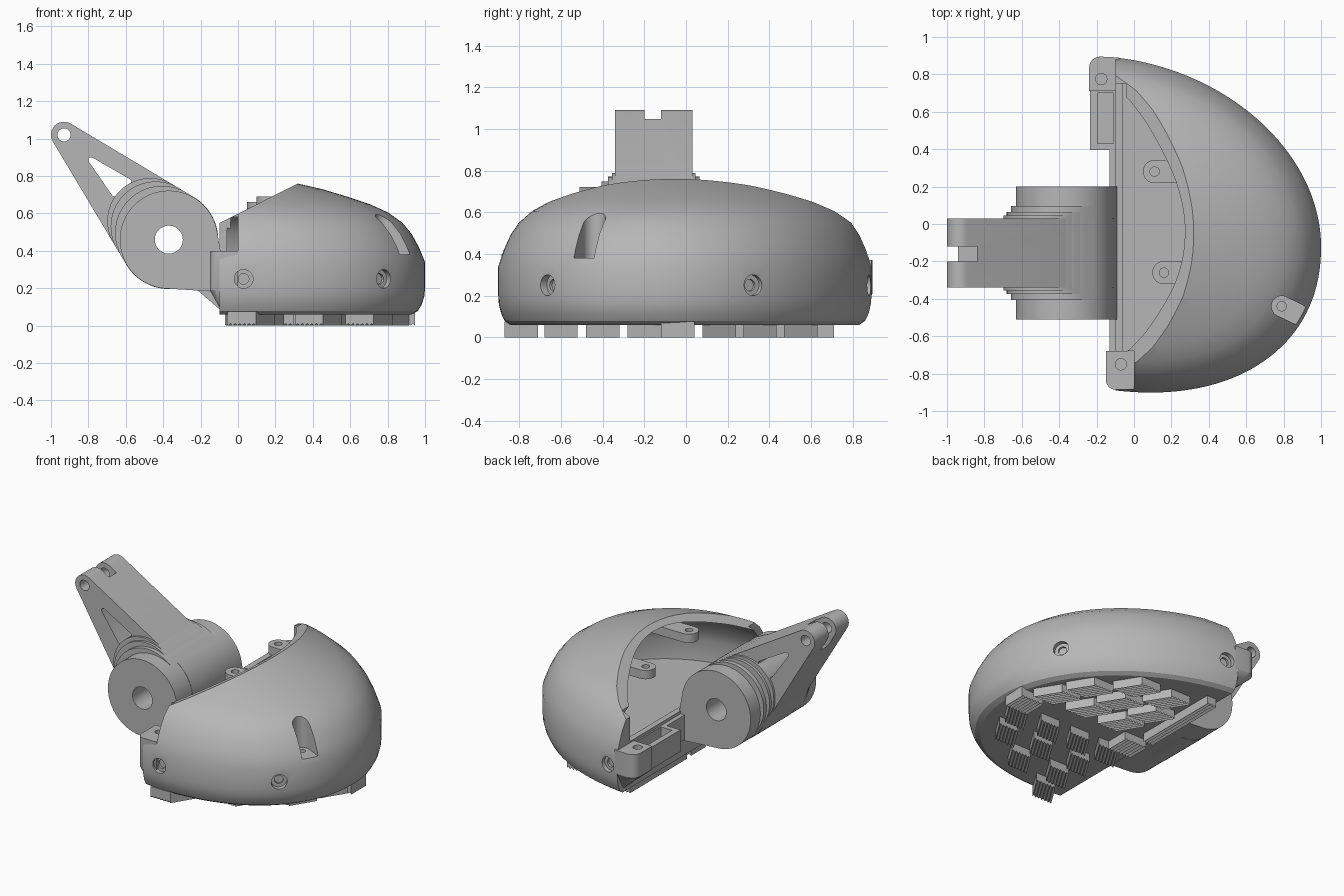
import bpy, bmesh, math
from mathutils import Vector, Matrix

if "Cube" in bpy.data.objects:
    bpy.data.objects.remove(bpy.data.objects["Cube"], do_unlink=True)

grey = bpy.data.materials.new("matte grey")
grey.use_nodes = True
COLOUR = (0.47, 0.47, 0.47, 1)
grey.diffuse_color = COLOUR
grey.node_tree.nodes["Principled BSDF"].inputs["Base Color"].default_value = COLOUR


def finish(bm, name):
    bmesh.ops.recalc_face_normals(bm, faces=bm.faces[:])
    mesh = bpy.data.meshes.new(name)
    bm.to_mesh(mesh)
    bm.free()
    obj = bpy.data.objects.new(name, mesh)
    bpy.context.collection.objects.link(obj)
    mesh.materials.append(grey)
    return obj


def hull(name, points):
    """Convex solid around a set of points."""
    bm = bmesh.new()
    for p in points:
        bm.verts.new(p)
    res = bmesh.ops.convex_hull(bm, input=bm.verts[:])
    junk = [g for g in res["geom_interior"] + res["geom_unused"] if isinstance(g, bmesh.types.BMVert)]
    bmesh.ops.delete(bm, geom=list(set(junk)), context='VERTS')
    bmesh.ops.dissolve_limit(bm, angle_limit=0.01, verts=bm.verts[:], edges=bm.edges[:])
    return finish(bm, name)


def disc(u, v, r, n=32):
    return [(u + r * math.cos(k * math.tau / n), v + r * math.sin(k * math.tau / n)) for k in range(n)]


def along_y(name, outline, y0, y1):
    return hull(name, [(u, y, v) for u, v in outline for y in (y0, y1)])


def along_z(name, outline, z0, z1):
    return hull(name, [(u, v, z) for u, v in outline for z in (z0, z1)])


def box(name, x0, x1, y0, y1, z0, z1):
    return along_z(name, [(x, y) for x in (x0, x1) for y in (y0, y1)], z0, z1)


def cylinder(name, centre, direction, r, length):
    bm = bmesh.new()
    rot = Vector(direction).to_track_quat('Z', 'Y').to_matrix().to_4x4()
    bmesh.ops.create_cone(bm, cap_ends=True, segments=32, radius1=r, radius2=r,
                          depth=length, matrix=Matrix.Translation(centre) @ rot)
    return finish(bm, name)


def cut(target, *cutters):
    bpy.context.view_layer.objects.active = target
    for c in cutters:
        c.hide_render = True
        mod = target.modifiers.new("cut", 'BOOLEAN')
        mod.operation = 'DIFFERENCE'
        mod.solver = 'EXACT'
        mod.object = c
        bpy.ops.object.modifier_apply(modifier=mod.name)
        bpy.data.objects.remove(c, do_unlink=True)


def dome(name, rings, x0, n=72):
    """Loft of sheared half ovals, each ring given as (scale, height)."""
    bm = bmesh.new()
    loops = []
    for s, z in rings:
        loop = []
        for k in range(n + 1):
            a = math.pi * (k / n - 0.5)
            power = .93 if a < 0 else 1
            t = s * max(math.cos(a), 0) ** power
            side = math.copysign(abs(math.sin(a)) ** power, a)
            loop.append(bm.verts.new((x0 + (1 - x0) * t, 0.89 * s * side - 0.12 * t, z)))
        loops.append(loop)
    for a, b in zip(loops, loops[1:]):
        for k in range(n + 1):
            m = (k + 1) % (n + 1)
            bm.faces.new((a[k], a[m], b[m], b[k]))
    bm.faces.new(loops[0])
    bm.faces.new(loops[-1])
    return finish(bm, name)


# Shell: rounded dome, trimmed by a slanted opening plane, then hollowed
shell = dome("foot_shell", [(.935, .06), (.965, .078), (.985, .115), (.997, .16), (1, .2), (1, .34),
                            (.97, .42), (.935, .49), (.89, .55), (.82, .605), (.73, .65), (.62, .69),
                            (.5, .73), (.38, .76), (.2, .795), (.04, .81)], -0.1)
bm = bmesh.new()
bm.from_mesh(shell.data)
bmesh.ops.bisect_plane(bm, geom=bm.verts[:] + bm.edges[:] + bm.faces[:],
                       plane_co=(.32, 0, .76), plane_no=(-.45, 0, .89), clear_outer=True)
bmesh.ops.holes_fill(bm, edges=[e for e in bm.edges if e.is_boundary])
bmesh.ops.recalc_face_normals(bm, faces=bm.faces[:])
bm.to_mesh(shell.data)
bm.free()

# The cavity leaves material standing around the front screw pocket
cavity = dome("cavity", [(.93, .2), (.94, .34), (.91, .42), (.87, .49), (.82, .55), (.74, .59),
                         (.64, .63), (.52, .67), (.4, .71), (.3, .74), (.04, .84)], -0.06)
tail = Vector((.79, -.44)) + Vector((.9, -.44)).normalized() * .3
cut(cavity, along_z("pocket_wall", disc(.79, -.44, .08) + disc(*tail, .08), .34, 1))
cut(shell, cavity,
    box("back_opening", -.3, -.04, -.7, .75, .38, 1),
    box("corner_notch", -.3, 0, -1, -.68, .4, 1),
    along_z("pocket", disc(.79, -.44, .055) + disc(*tail, .055), .38, .9),
    cylinder("pocket_screw_hole", (.79, -.44, .36), (0, 0, 1), .025, .2))

# Screw holes round the rim
for x, y, dx, dy in ((.03, -.9, 0, -1), (.775, -.66, .62, -.78), (.865, .322, .85, .5), (-.02, .88, .1, 1)):
    d = Vector((dx, dy, 0)).normalized()
    p = Vector((x, y, .25))
    cut(shell, cylinder("counterbore", p, d, .05, .06), cylinder("screw_hole", p, d, .028, .09))

# Corner posts at the back, tapering into the shell below, with bolt holes
right_post = hull("right_corner_post",
                  [(u, v, z) for u, v in disc(-.1, -.835, .05) + [(-.15, -.68), (0, -.68), (0, -.885)]
                   for z in (.19, .4)] + [(-.09, -.68, .08), (-.09, -.83, .08), (0, -.83, .08)])
left_post = hull("left_corner_post",
                 [(u, v, z) for u, v in disc(-.18, .835, .06) + [(-.24, .71), (-.08, .71), (-.08, .89)]
                  for z in (.21, .37)] + [(-.09, .71, .08), (-.09, .82, .08)])
for part in (right_post, shell):
    cut(part, cylinder("bolt_hole", (-.07, -.75, .4), (0, 0, 1), .03, .16))
cut(left_post, cylinder("bolt_hole", (-.175, .775, .38), (0, 0, 1), .03, .16))

# Back ledge with a shallow tray, and the thin back strip
ledge = box("back_ledge", -.235, -.09, .395, .72, .21, .36)
cut(ledge, box("tray", -.195, -.11, .43, .7, .28, .5))
box("back_strip", -.13, -.09, -.69, .4, .19, .36)

# Mounting tabs inside the opening
for name, x, y, z in (("left_tab", .11, .28, .6), ("right_tab", .16, -.26, .63)):
    tab = along_z(name, disc(x, y, .062) + [(.46, y - .062), (.46, y + .062)], z, z + .06)
    cut(tab, cylinder("tab_hole", (x, y, z), (0, 0, 1), .025, .3))

# Ankle joint: hub, arm with stepped fillets at its root, and forked tip
HUB = (-.37, .46)
hub = along_y("ankle_hub", disc(*HUB, .262, 64) + [(-.09, .18), (-.09, .38)], -.51, .2)
arm = along_y("ankle_arm", disc(*HUB, .264, 64) + disc(-.93, 1.02, .07), -.34, .03)
joint = [hub, arm]
for extra, reach, r in ((.015, .14, .23), (.035, .1, .24), (.065, .05, .252)):
    joint.append(along_y("arm_fillet", disc(*HUB, .262, 64)
                         + disc(HUB[0] - reach * .707, HUB[1] + reach * .707, r, 64),
                         -.34 - extra, .03 + extra))
for part in joint:
    cut(part, cylinder("bore", (HUB[0], -.15, HUB[1]), (0, 1, 0), .075, 2))
cut(arm, along_y("arm_window", disc(-.785, .885, .015, 12) + disc(-.585, .77, .015, 12)
                 + disc(-.66, .705, .015, 12), -1, 1),
    cylinder("pin_hole", (-.93, -.15, 1.02), (0, 1, 0), .035, 1),
    box("fork_gap", -1.1, -.84, -.2, -.12, .9, 1.2))


# Tread blocks: skewed prisms with a saw-tooth sole
def tread(x, y, width, length, skew):
    teeth = round(length / .026)
    outline = [(0, .075)]
    for k in range(teeth):
        outline += [(k / teeth, 0), ((k + .6) / teeth, .012)]
    outline += [(1, 0), (1, .075)]
    bm = bmesh.new()
    sides = [[bm.verts.new((x + (u - .5) * length + side * skew, y + side * width / 2, z))
              for u, z in outline] for side in (-1, 1)]
    a, b = sides
    for k in range(len(outline)):
        m = (k + 1) % len(outline)
        bm.faces.new((a[k], a[m], b[m], b[k]))
    bm.faces.new(a)
    bm.faces.new(b)
    finish(bm, "tread_block")


COLUMNS = {-.79: (.07,), -.6: (.12, .43), -.4: (.12, .42, .7), -.2: (.06, .29, .53, .79),
           .16: (.24, .5, .76), .355: (.16, .41, .66), .55: (.2, .44)}
for y, places in COLUMNS.items():
    for x in places:
        tread(x, y, .16, .15, .05 if y < 0 else -.05)
tread(.86, -.04, .16, .17, 0)
tread(.02, -.04, .16, .17, 0)
tread(-.035, .4, .62, .07, 0)

# Smooth the curved surfaces, keep machined edges sharp
bpy.ops.object.select_all(action='DESELECT')
for obj in bpy.context.collection.objects:
    if obj.type == 'MESH' and grey.name in obj.data.materials:
        obj.select_set(True)
        bpy.context.view_layer.objects.active = obj
bpy.ops.object.shade_smooth_by_angle(angle=math.radians(28))
